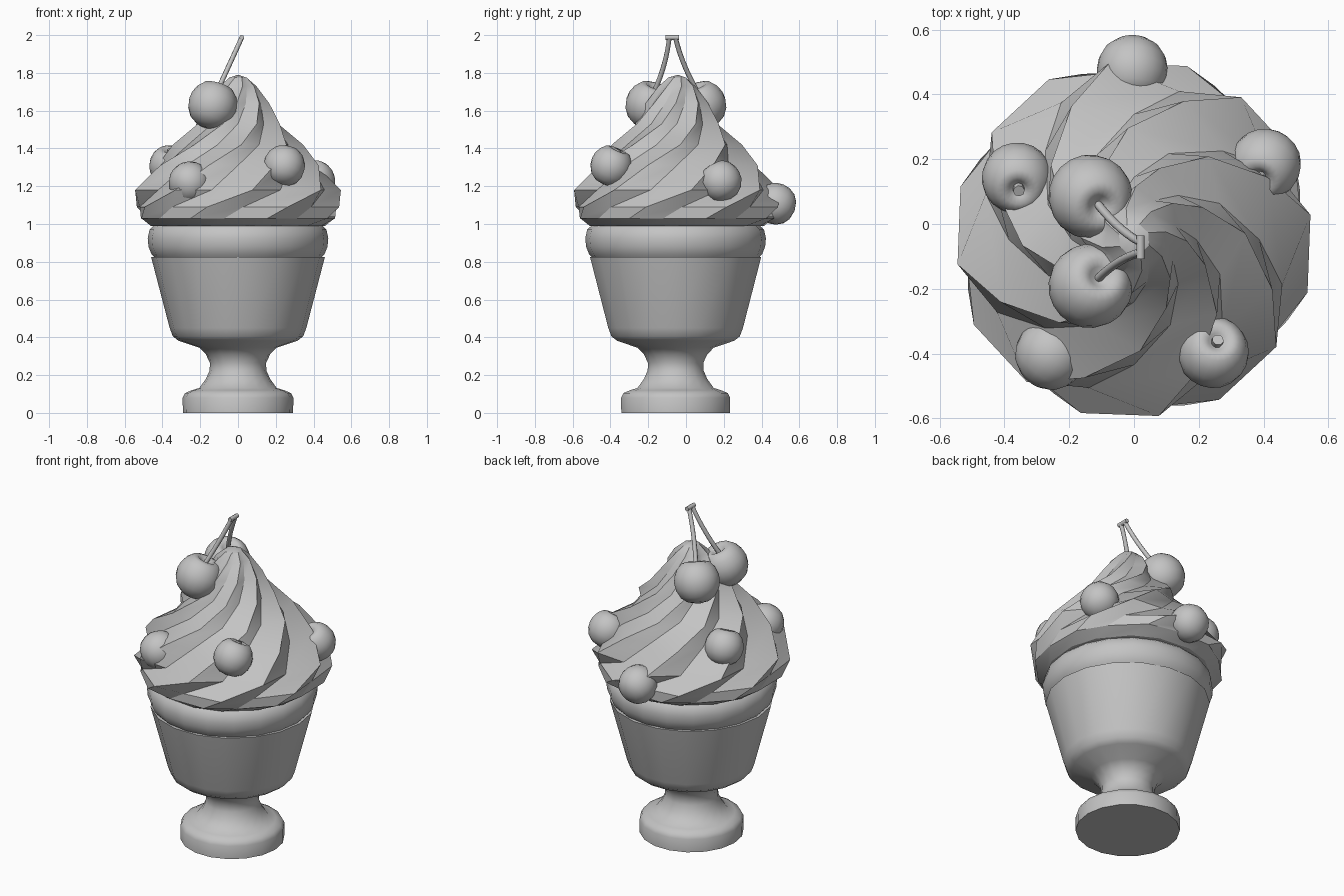
import bpy, bmesh, math
from mathutils import Vector

cube = bpy.data.objects.get("Cube")
if cube:
    bpy.data.objects.remove(cube, do_unlink=True)

grey = bpy.data.materials.new("plain_grey")
grey.use_nodes = True
grey.diffuse_color = (0.55, 0.55, 0.55, 1)
grey.node_tree.nodes["Principled BSDF"].inputs["Base Color"].default_value = (0.55, 0.55, 0.55, 1)

AXIS = Vector((0, -0.055, 0))


def finish(name, bm, angle=35):
    bmesh.ops.remove_doubles(bm, verts=bm.verts, dist=0.0001)
    bmesh.ops.recalc_face_normals(bm, faces=bm.faces)
    mesh = bpy.data.meshes.new(name)
    bm.to_mesh(mesh)
    bm.free()
    mesh.materials.append(grey)
    ob = bpy.data.objects.new(name, mesh)
    bpy.context.collection.objects.link(ob)
    bpy.ops.object.select_all(action='DESELECT')
    ob.select_set(True)
    bpy.context.view_layer.objects.active = ob
    bpy.ops.object.shade_smooth_by_angle(angle=math.radians(angle))
    return ob


def skin(bm, rings):
    """Bridge successive closed rings of points with quads."""
    loops = [[bm.verts.new(p) for p in ring] for ring in rings]
    for a, b in zip(loops, loops[1:]):
        n = len(a)
        for i in range(n):
            j = (i + 1) % n
            bm.faces.new((a[i], a[j], b[j], b[i]))
    return loops


def circle(r, z, n):
    return [Vector((r * math.cos(math.tau * i / n), r * math.sin(math.tau * i / n), z))
            for i in range(n)]


def lathe(name, profile, n, centre, angle=35):
    bm = bmesh.new()
    skin(bm, [[p + centre for p in circle(r, z, n)] for r, z in profile])
    return finish(name, bm, angle)


def tube(name, points, radius, n=8):
    """Round rod swept along a short path."""
    bm = bmesh.new()
    pts = [Vector(p) for p in points]
    rings = []
    for i, p in enumerate(pts):
        d = pts[min(i + 1, len(pts) - 1)] - pts[max(i - 1, 0)]
        q = d.to_track_quat('Z', 'Y')
        rings.append([p + q @ c for c in circle(radius, 0, n)])
    loops = skin(bm, rings)
    bm.faces.new(loops[0])
    bm.faces.new(loops[-1])
    return finish(name, bm, 50)


# Footed cup with a thin rim
lathe("cup", [(0, 0), (0.292, 0), (0.293, 0.08), (0.28, 0.105), (0.245, 0.12), (0.205, 0.132),
              (0.17, 0.18), (0.15, 0.225), (0.149, 0.265), (0.17, 0.31), (0.205, 0.345),
              (0.315, 0.382), (0.345, 0.405), (0.362, 0.45), (0.46, 0.825),
              (0.435, 0.825), (0.4, 0.7), (0, 0.7)], 18, AXIS, 58)

# Rounded layer resting in the rim
lathe("lower_layer", [(0, 0.8), (0.43, 0.81), (0.458, 0.84), (0.474, 0.88), (0.478, 0.925),
                      (0.468, 0.97), (0.445, 0.992), (0.38, 1.0), (0, 1.0)], 20, AXIS)

# Twisted eight-ridge cream: height, ridge radius, ridge angle, groove ratio
steps = [(0.985, 0.40, 136, 1), (0.99, 0.465, 142, 1), (1.03, 0.535, 152, 0.97),
         (1.09, 0.56, 163, 0.93), (1.18, 0.55, 188, 0.87), (1.31, 0.455, 205, 0.85),
         (1.42, 0.345, 228, 0.83), (1.53, 0.235, 250, 0.82), (1.64, 0.165, 268, 0.82),
         (1.73, 0.10, 284, 0.85), (1.775, 0.05, 295, 0.9)]
RIDGES = 8
GROOVE_SHIFT = 20
cream = bmesh.new()
rings = []
for z, r, turn, ratio in steps:
    ring = []
    for k in range(RIDGES):
        for shift, rad in ((0, r), (GROOVE_SHIFT, r * ratio)):
            a = math.radians(turn + shift + k * 360 / RIDGES)
            ring.append(Vector((rad * math.cos(a), rad * math.sin(a) - 0.048, z)))
    rings.append(ring)
rings.append([Vector((0, -0.042, 1.79))] * (2 * RIDGES))
loops = skin(cream, rings)
cream.faces.new(loops[0])
finish("swirled_cream", cream, 25)

# Cherries: dimpled bodies, tilted about their own centres
body = [(0, 0.6), (0.12, 0.63), (0.25, 0.74), (0.42, 0.83), (0.62, 0.78), (0.84, 0.54),
        (0.97, 0.23), (1, -0.05), (0.94, -0.38), (0.75, -0.7), (0.45, -0.91), (0, -1)]


def cherry(name, centre, size, lean):
    ob = lathe(name, [(r * size, z * size) for r, z in body], 20, Vector(), 60)
    ob.location = centre
    ob.rotation_mode = 'QUATERNION'
    ob.rotation_quaternion = Vector(lean).to_track_quat('Z', 'Y')
    return Vector(centre), Vector(lean).normalized()


# Pair on top, joined by curved stems
knot = Vector((0.02, -0.072, 1.987))
for side, y in (("front", -0.19), ("back", 0.083)):
    s = -1 if y < 0 else 1
    c, up = cherry("top_cherry_" + side, (-0.133, y, 1.632), 0.13, (0.28, -s * 0.28, 0.9))
    start = c + up * 0.07
    end = knot + Vector((0, s * 0.016, 0))
    mid = start.lerp(end, 0.5) - Vector((0, s * 0.025, 0))
    path = []
    for i in range(8):
        t = i / 7
        path.append(start * (1 - t) ** 2 + mid * 2 * t * (1 - t) + end * t * t)
    tube("top_stem_" + side, path, 0.013)
tube("stem_knot", [knot - Vector((0, 0.036, 0)), knot, knot + Vector((0, 0.036, 0))], 0.013)

# Cherries pressed into the cream, each with a stub of stem
small = [("right", (-0.36, 0.14, 1.31), (0.05, -0.4, 0.9)),
         ("left", (0.405, 0.183, 1.228), (-0.2, -0.5, 0.85)),
         ("front_left", (0.245, -0.395, 1.31), (0.15, 0.4, 0.9)),
         ("front_right", (-0.255, -0.4, 1.222), (0.55, 0.7, 0.35)),
         ("back", (-0.005, 0.472, 1.108), (0, -0.9, 0.35))]
for label, place, lean in small:
    c, up = cherry("cherry_" + label, place, 0.11, lean)
    tube("stub_" + label, [c + up * 0.06, c + up * 0.078, c + up * 0.094], 0.018)
